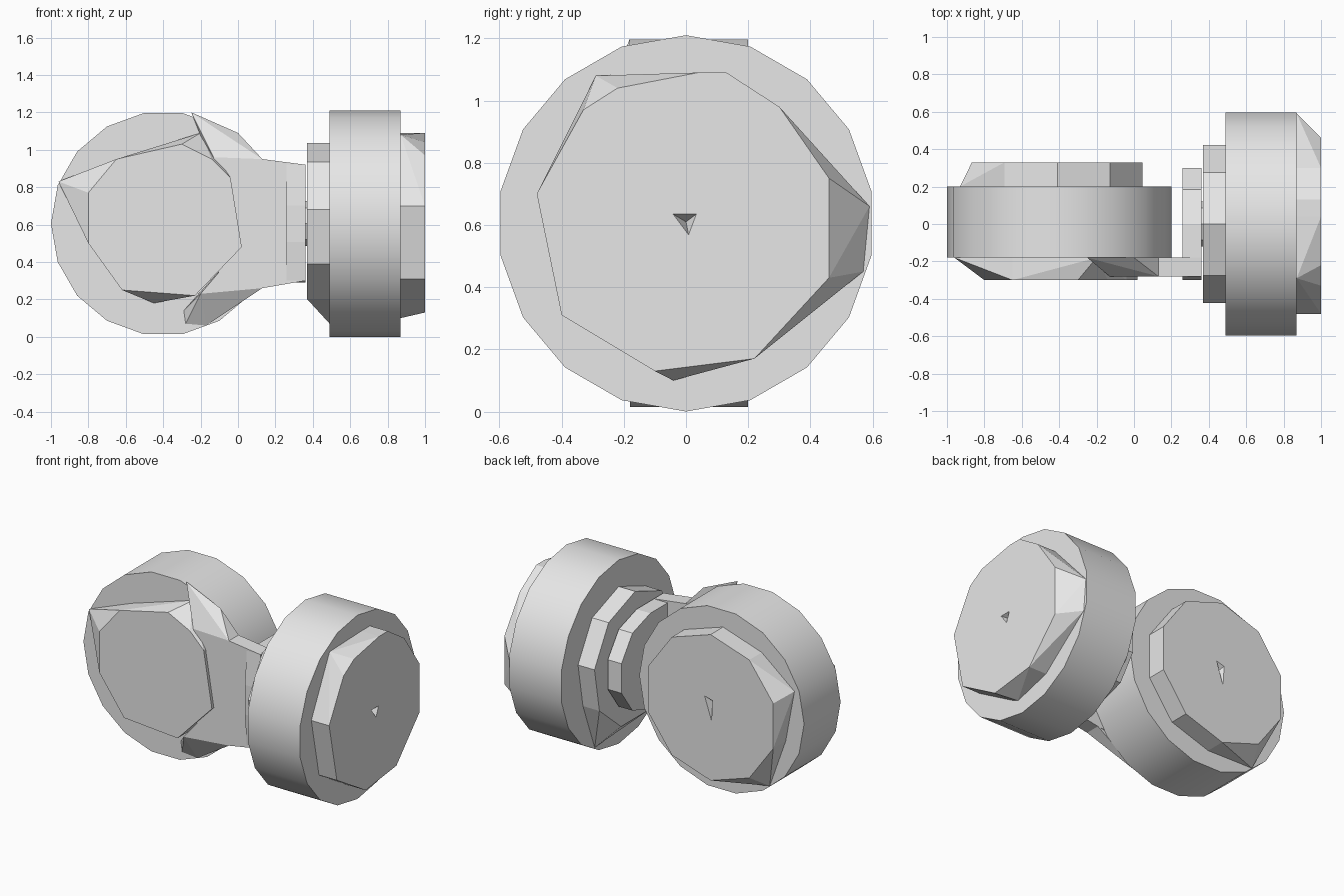
import bpy, bmesh, math

cube = bpy.data.objects.get("Cube")
if cube:
    bpy.data.objects.remove(cube)

grey = bpy.data.materials.new("plain grey")
grey.use_nodes = True
grey.diffuse_color = (0.8, 0.8, 0.8, 1)
grey.node_tree.nodes["Principled BSDF"].inputs["Base Color"].default_value = (0.8, 0.8, 0.8, 1)

MID = 0.605   # height of both axles


def place(axis, depth, points):
    """Put flat points (across, up) on a plane facing along the axis."""
    if axis == "x":
        return [(depth, u, v) for u, v in points]
    return [(u, depth, v) for u, v in points]


def ring(across, radius, sides, turn=0):
    """Regular polygon around an axle."""
    angles = [math.radians(turn) + math.tau * i / sides for i in range(sides)]
    return [(across + radius * math.cos(a), MID + radius * math.sin(a)) for a in angles]


def hull(name, points, smooth=False):
    """Solid wrapped tightly around the points."""
    bm = bmesh.new()
    for p in points:
        bm.verts.new(p)
    result = bmesh.ops.convex_hull(bm, input=bm.verts)
    loose = {g for g in result["geom_interior"] + result["geom_unused"]
             if isinstance(g, bmesh.types.BMVert)}
    bmesh.ops.delete(bm, geom=list(loose), context="VERTS")
    bmesh.ops.dissolve_limit(bm, angle_limit=math.radians(1), verts=bm.verts, edges=bm.edges)
    bmesh.ops.recalc_face_normals(bm, faces=bm.faces)
    mesh = bpy.data.meshes.new(name)
    bm.to_mesh(mesh)
    bm.free()
    mesh.materials.append(grey)
    obj = bpy.data.objects.new(name, mesh)
    bpy.context.collection.objects.link(obj)
    if smooth:
        bpy.ops.object.select_all(action="DESELECT")
        obj.select_set(True)
        bpy.context.view_layer.objects.active = obj
        bpy.ops.object.shade_smooth_by_angle(angle=math.radians(30))
    return obj


def slab(name, axis, start, end, outline, smooth=False):
    return hull(name, place(axis, start, outline) + place(axis, end, outline), smooth)


def hub(name, axis, base, face, outline, spurs):
    """Raised cap whose spurs run down to the drum rim."""
    return hull(name, place(axis, base, outline + spurs) + place(axis, face, outline))


def chip(target, axis, face, triangle, tip):
    """Small three-sided pit in the middle of a cap."""
    cutter = hull(target.name + "_cutter",
                  place(axis, face + 0.01, triangle) + place(axis, face - 0.05, [tip]))
    cutter.hide_render = True
    cutter.hide_set(True)
    cutter.display_type = "WIRE"
    cut = target.modifiers.new("pit", "BOOLEAN")
    cut.operation = "DIFFERENCE"
    cut.solver = "EXACT"
    cut.object = cutter


# Drums, one facing the back and one facing the side
slab("right_drum", "y", -0.18, 0.2, ring(-0.4, 0.6, 18), True)
slab("left_drum", "x", 0.49, 0.87, ring(0, 0.605, 18, 90), True)

# Caps of the left drum
outer = [(0.04, 1.09), (0.13, 1.09), (0.3, 0.98), (0.46, 0.75), (0.46, 0.43), (0.22, 0.17),
         (-0.1, 0.13), (-0.4, 0.31), (-0.48, 0.7), (-0.33, 0.97), (-0.22, 1.04)]
left_cap = hub("left_outer_cap", "x", 0.87, 1.0, outer,
               [(0.59, 0.66), (0.57, 0.45), (-0.04, 0.1), (-0.29, 1.08)])
chip(left_cap, "x", 1.0, [(-0.05, 0.64), (0.04, 0.64), (0.01, 0.56)], (0, 0.61))
hub("left_inner_cap", "x", 0.49, 0.37, ring(0, 0.43, 9, 10), [(0.25, 0.07)])

# Caps of the right drum
right_cap = hub("right_rear_cap", "y", 0.2, 0.33, ring(-0.41, 0.48, 10, 18),
                [(-0.93, 0.8), (-0.75, 0.13)])
chip(right_cap, "y", 0.33, [(-0.43, 0.66), (-0.36, 0.68), (-0.42, 0.5)], (-0.4, 0.62))
front = [(-0.65, 0.95), (-0.3, 1.03), (-0.14, 0.95), (-0.04, 0.85), (0.02, 0.48),
         (-0.23, 0.22), (-0.62, 0.25), (-0.8, 0.5), (-0.8, 0.77)]
hub("right_front_cap", "y", -0.18, -0.3, front,
    [(-0.96, 0.83), (-0.2, 1.09), (-0.45, 0.18)])

# Arm plate joining the drums
arm = [(0.36, 0.3), (0.36, 0.92), (0.13, 0.95), (-0.13, 0.96), (-0.1, 0.24), (0.13, 0.26)]
slab("arm_plate", "y", -0.28, -0.18, arm)

# Flared roots spreading from the arm over the drum
hull("upper_arm_root", place("y", -0.28, [(-0.13, 0.96), (0.13, 0.95), (0.03, 0.5)])
     + place("y", -0.18, [(-0.25, 1.2), (0, 1.09), (0.13, 0.95)]))
hull("lower_arm_root", place("y", -0.28, [(-0.2, 0.23), (0.13, 0.26), (0.03, 0.5)])
     + place("y", -0.18, [(-0.29, 0.14), (-0.28, 0.07), (-0.17, 0.06), (0.13, 0.26)]))

# Mounting flange with a rounded back, bent off the arm
flange = ring(0, 0.315, 10, 18) + [(-0.28, 0.3), (-0.28, 0.92)]
slab("arm_flange", "x", 0.26, 0.36, flange)

# Axle pin through the gap between flange and cap
slab("axle_pin", "x", 0.35, 0.38, ring(0, 0.12, 8))
